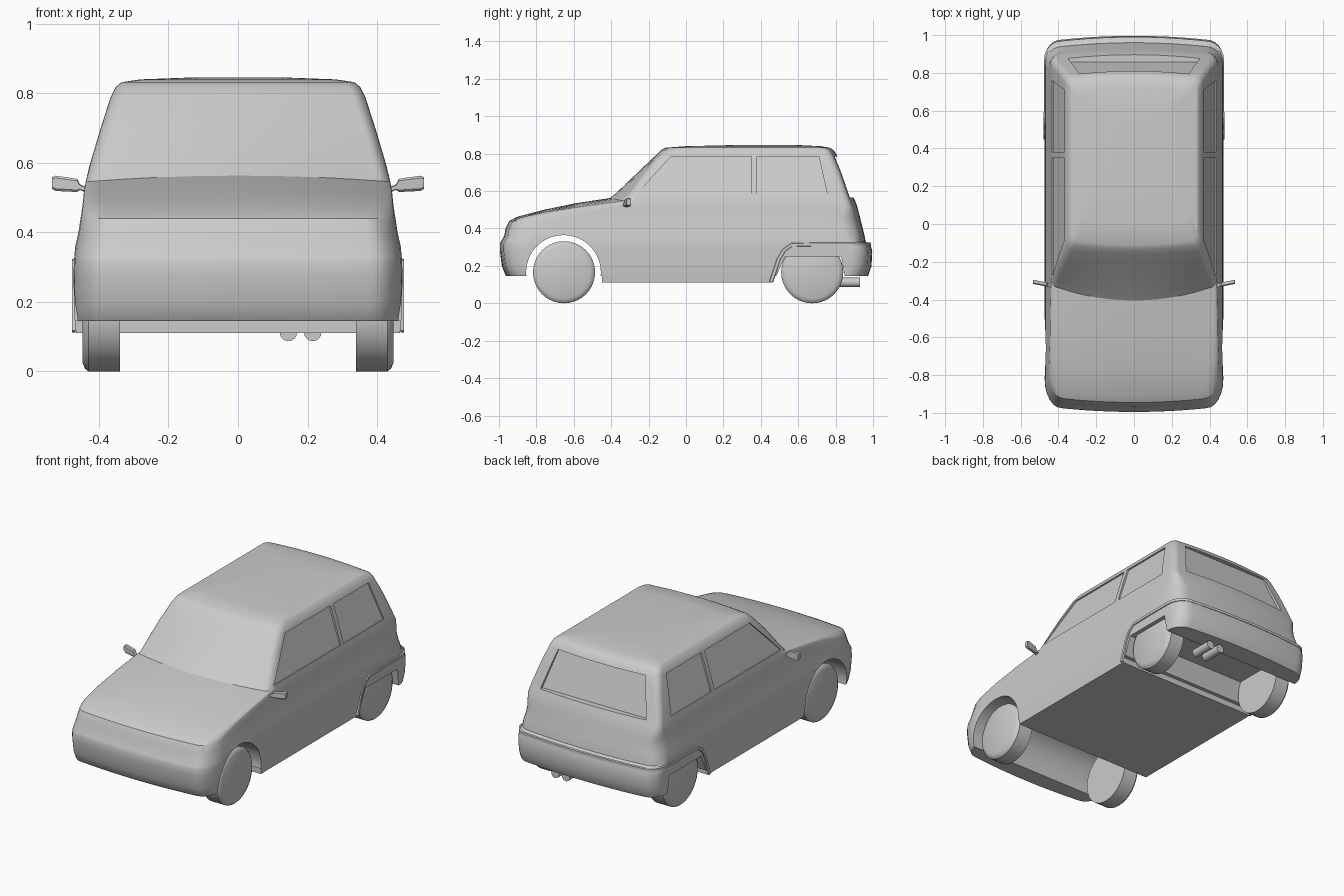
import bpy, bmesh, math
from mathutils import Vector

cube = bpy.data.objects.get("Cube")
if cube:
    bpy.data.objects.remove(cube)

paint = bpy.data.materials.new("plain_grey")
paint.use_nodes = True
GREY = (0.6, 0.6, 0.6, 1)
paint.diffuse_color = GREY
paint.node_tree.nodes["Principled BSDF"].inputs["Base Color"].default_value = GREY


def add_object(name, bm):
    bmesh.ops.recalc_face_normals(bm, faces=bm.faces)
    mesh = bpy.data.meshes.new(name)
    bm.to_mesh(mesh)
    bm.free()
    mesh.materials.append(paint)
    obj = bpy.data.objects.new(name, mesh)
    bpy.context.collection.objects.link(obj)
    return obj


def activate(obj):
    bpy.ops.object.select_all(action='DESELECT')
    obj.select_set(True)
    bpy.context.view_layer.objects.active = obj


def smooth(obj):
    activate(obj)
    bpy.ops.object.shade_smooth_by_angle(angle=math.radians(28))


def loft(name, rings):
    """Skin a stack of closed rings and cap both ends."""
    bm = bmesh.new()
    rows = [[bm.verts.new(p) for p in ring] for ring in rings]
    n = len(rows[0])
    for a, b in zip(rows, rows[1:]):
        for i in range(n):
            j = (i + 1) % n
            bm.faces.new((a[i], a[j], b[j], b[i]))
    bm.faces.new(rows[0])
    bm.faces.new(rows[-1])
    return add_object(name, bm)


def cut(target, rings):
    cutter = loft("cutter", rings)
    cutter.hide_render = True
    mod = target.modifiers.new("cut", 'BOOLEAN')
    mod.operation, mod.solver, mod.object = 'DIFFERENCE', 'EXACT', cutter
    activate(target)
    bpy.ops.object.modifier_apply(modifier=mod.name)
    bpy.data.objects.remove(cutter)


def outline(z, front, rear, w):
    """Horizontal slice: bowed ends, rounded corners, crowned height."""
    r = min(0.09, max(0.035, 0.09 - (z - 0.43) / 2))
    spread = 0.05 if z < 0.565 else 0.2
    bow = 0.02 + 0.05 * max(0, 1 - abs(z - 0.565) / spread)
    crown = 0.02 * max(0, 1 - abs(z - 0.55) / 0.11)
    y0, y1 = front + bow + 1.7 * r, rear - 0.02 - 1.1 * r
    corner = [math.pi / 2 * i / 6 for i in range(7)]
    edge = [i / 6 for i in range(6)]
    half = [(t * (w - r), front + bow * t * t) for t in edge]
    half += [(w - r + r * math.sin(a), y0 - 1.7 * r * math.cos(a)) for a in corner]
    half += [(w, y0 + (y1 - y0) * i / 10) for i in range(1, 10)]
    half += [(w - r + r * math.cos(a), y1 + 1.1 * r * math.sin(a)) for a in corner]
    half += [(t * (w - r), rear - 0.02 * t * t) for t in reversed(edge)]
    full = half + [(-x, y) for x, y in half[-2:0:-1]]
    return [(x, y, z - crown * (x / w) ** 2) for x, y in full]


# Body shell slices: height, front, rear, half width
BUMPER = (0.315, -0.995, 0.985, 0.472)
LOWER = [(0.11, -0.93, 0.95, 0.466), (0.15, -0.965, 0.975, 0.47), (0.2, -0.985, 0.992, 0.472),
         (0.28, -0.995, 0.996, 0.473), BUMPER, (0.33, -0.99, 0.96, 0.471),
         (0.36, -0.972, 0.955, 0.468), (0.4, -0.965, 0.945, 0.459), (0.44, -0.945, 0.935, 0.453)]
HOOD = [(0.462, -0.905, 0.93, 0.45), (0.5, -0.76, 0.92, 0.446),
        (0.535, -0.59, 0.91, 0.443), (0.563, -0.405, 0.897, 0.438)]
CABIN = [(0.6, -0.362, 0.882, 0.428), (0.7, -0.258, 0.845, 0.395), (0.79, -0.163, 0.808, 0.366),
         (0.818, -0.135, 0.79, 0.352), (0.832, -0.11, 0.768, 0.335),
         (0.84, 0, 0.72, 0.28), (0.846, 0.25, 0.6, 0.12)]
body = loft("body_shell", [outline(*s) for s in LOWER + HOOD + CABIN])


def across(profile):
    """Prism across the full width from a side profile."""
    return [[(x, y, z) for y, z in profile] for x in (-0.6, 0.6)]


def disc(centre, radius, n):
    angles = [i * math.tau / n for i in range(n)]
    return [(centre[0] + radius * math.cos(a), centre[1] + radius * math.sin(a)) for a in angles]


# Raised bumper undersides and wheel openings
for inner, end in ((-0.45, -1.1), (0.46, 1.1)):
    cut(body, across([(inner, 0), (end, 0), (end, 0.145), (inner, 0.145)]))
cut(body, across([(0.44, 0.05), (0.53, 0.25), (0.83, 0.25), (0.865, 0.05)]))
cut(body, across(disc((-0.655, 0.165), 0.2, 40)))

# Shallow recesses for the side glass and the tailgate glass
LOW, HIGH = 0.565, 0.785
FRONT_PANE = [(-0.28, LOW), (0.35, LOW), (0.35, HIGH), (-0.08, HIGH)]
REAR_PANE = [(0.38, LOW), (0.76, LOW), (0.71, HIGH), (0.38, HIGH)]
for side in (1, -1):
    for pane in (FRONT_PANE, REAR_PANE):
        cut(body, [[(side * (0.428 - (z - 0.585) * 0.318 + d), y, z) for y, z in pane]
                   for d in (-0.007, 0.06)])
TAIL_PANE = [(-0.35, LOW), (0.35, LOW), (0.29, HIGH), (-0.29, HIGH)]
cut(body, [[(x, 0.885 - (z - 0.57) * 0.37 + d - 0.2 * x * x, z) for x, z in TAIL_PANE]
           for d in (-0.004, 0.1)])
smooth(body)

# Moulding over the rear arches and around the tail
wrap = [p for p in outline(*BUMPER) if p[1] > 0.6]
arch = [(0.473, y, z) for y, z in ((0.455, 0.115), (0.495, 0.235), (0.525, 0.285), (0.565, 0.312))]
path = [Vector(p) for p in arch + wrap + [(-x, y, z) for x, y, z in reversed(arch)]]
rows = []
for i, p in enumerate(path):
    tangent = path[min(i + 1, len(path) - 1)] - path[max(i - 1, 0)]
    out = Vector((p.x, max(0, p.y - 0.85) * 4, 0)).normalized()
    up = tangent.cross(out).normalized()
    rows.append([p + out * a * 0.005 + up * b * 0.011
                 for a, b in ((-1, -1), (1, -0.7), (1, 0.7), (-1, 1))])
smooth(loft("rear_moulding", rows))

# Wheels
for end, y in (("front", -0.652), ("rear", 0.675)):
    for side, s in (("left", 1), ("right", -1)):
        steps = ((0.34, 0.166), (0.43, 0.166), (0.44, 0.158), (0.448, 0.14))
        rings = [[(s * x, u, v) for u, v in disc((y, 0.166), r, 40)] for x, r in steps]
        smooth(loft(f"{end}_wheel_{side}", rings))

# Twin exhaust pipes
for name, x in (("inner", 0.145), ("outer", 0.215)):
    rings = [[(u, y, v) for u, v in disc((x, 0.112), 0.025, 16)] for y in (0.8, 0.93)]
    smooth(loft(f"exhaust_pipe_{name}", rings))

# Door mirrors with stalks: distance out, half height, centre height
MIRROR = ((0.425, 0.008, 0.518), (0.455, 0.008, 0.53), (0.463, 0.019, 0.535),
          (0.525, 0.022, 0.541), (0.535, 0.017, 0.542))
for side, s in (("left", 1), ("right", -1)):
    rings = []
    for x, h, z in MIRROR:
        y = -0.325 + (x - 0.44) * 0.2
        rings.append([(s * x, y + a * 0.011, z + b * h) for a, b in
                      ((-1, -0.7), (-0.5, -1), (1, -1), (1, 1), (-0.5, 1), (-1, 0.7))])
    smooth(loft(f"door_mirror_{side}", rings))
